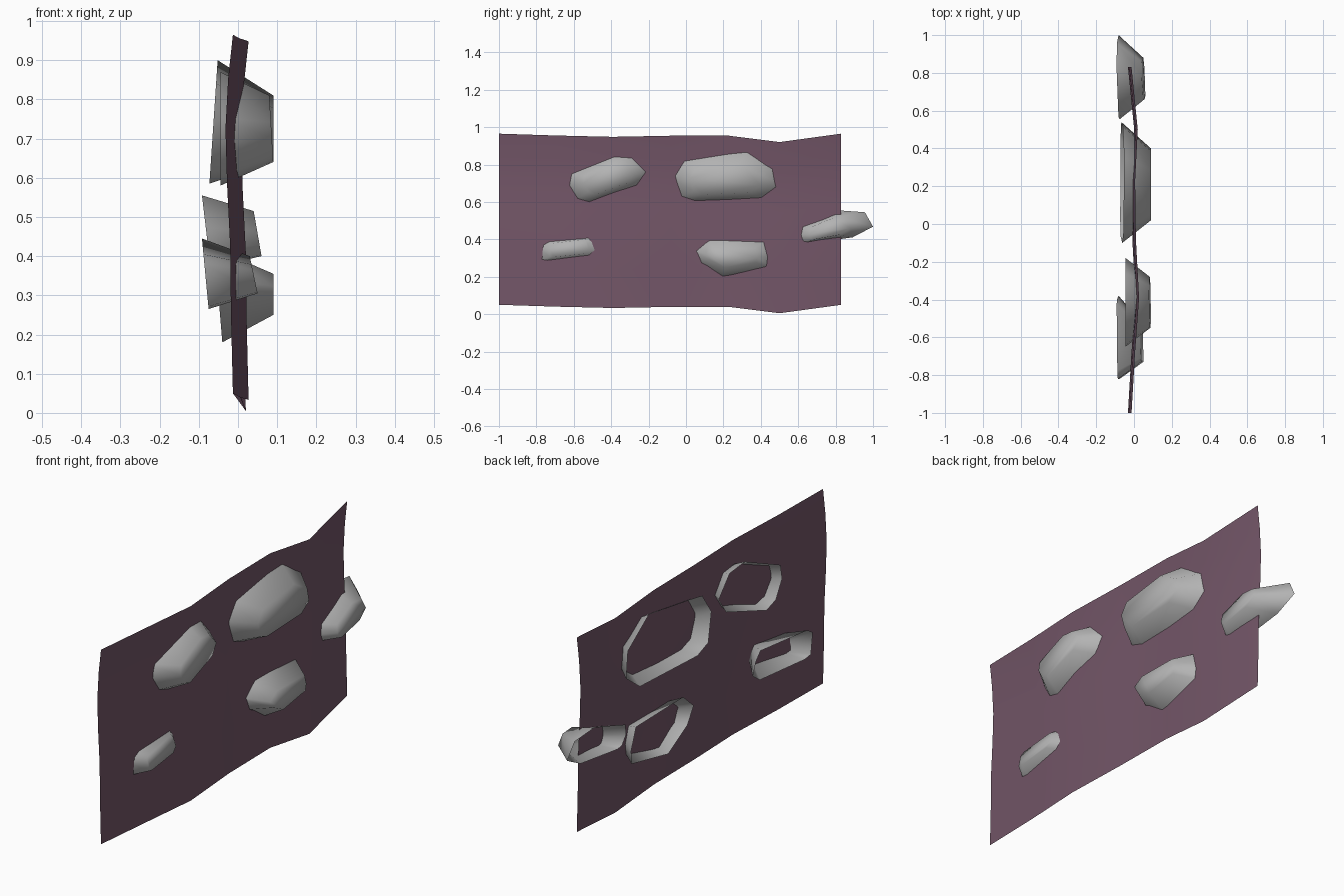
import bpy, bmesh

if "Cube" in bpy.data.objects:
    bpy.data.objects.remove(bpy.data.objects["Cube"])


def material(name, color):
    mat = bpy.data.materials.new(name)
    mat.diffuse_color = (*color, 1)
    mat.use_nodes = True
    mat.node_tree.nodes["Principled BSDF"].inputs["Base Color"].default_value = mat.diffuse_color
    return mat


purple = material("purple", (0.172, 0.093, 0.138))
stone = material("stone", (0.45, 0.45, 0.45))


def make_object(name, bm, mat):
    mesh = bpy.data.meshes.new(name)
    bm.to_mesh(mesh)
    bm.free()
    mesh.shade_smooth()
    mesh.materials.append(mat)
    ob = bpy.data.objects.new(name, mesh)
    bpy.context.collection.objects.link(ob)


# Wavy wall sheet: columns (y, x, z shift) swept through rows (z, x shift)
columns = [(-1, -.013, .005), (-.69, .005, -.005), (-.39, .027, -.012), (-.08, .010, -.006),
           (.23, .006, -.006), (.50, .020, -.040), (.83, -.013, .005)]
rows = [(.045, 0), (.25, -.005), (.42, -.007), (.58, -.015), (.72, -.019), (.85, -.012), (.96, 0)]
bm = bmesh.new()
grid = [[bm.verts.new((x + dx, y, z + dz)) for y, x, dz in columns] for z, dx in rows]
for low, high in zip(grid, grid[1:]):
    for i in range(len(columns) - 1):
        bm.faces.new((low[i], low[i + 1], high[i + 1], high[i]))
make_object("wall_sheet", bm, purple)


# Rocks: tapered shells, open at the back, flat cap on the +x side
def fit(outline, box):
    """Stretch a (y, z) outline into the box (y0, y1, z0, z1)."""
    ys, zs = zip(*outline)
    y0, y1, z0, z1 = box
    return [(y0 + (y - min(ys)) / (max(ys) - min(ys)) * (y1 - y0),
             z0 + (z - min(zs)) / (max(zs) - min(zs)) * (z1 - z0)) for y, z in outline]


def rock(name, outline, base_box, base_x, cap_box, cap_x):
    """Outlines run anticlockwise seen from +x; x runs from the low to the high edge."""
    bm = bmesh.new()
    rings = []
    for box, (x_low, x_high) in ((base_box, base_x), (cap_box, cap_x)):
        z0, z1 = box[2:]
        rings.append([bm.verts.new((x_low + (x_high - x_low) * (z - z0) / (z1 - z0), y, z))
                      for y, z in fit(outline, box)])
    base, cap = rings
    n = len(outline)
    for i in range(n):
        j = (i + 1) % n
        bm.faces.new((base[i], base[j], cap[j], cap[i]))
    bm.faces.new(cap)
    make_object(name, bm, stone)


rock("rock_upper_front",
     [(-.58, .62), (-.52, .60), (-.26, .69), (-.21, .76), (-.28, .84), (-.38, .85), (-.61, .75), (-.62, .69)],
     (-.65, -.18, .58, .87), (-.045, -.045), (-.55, -.28, .64, .81), (.09, .08))
rock("rock_upper_middle",
     [(-.04, .63), (.03, .605), (.39, .62), (.47, .68), (.45, .78), (.31, .87), (-.02, .82), (-.07, .74)],
     (-.10, .54, .585, .90), (-.073, -.052), (.02, .40, .64, .81), (.09, .09))
rock("rock_lower_front",
     [(-.78, .29), (-.75, .285), (-.51, .31), (-.47, .34), (-.48, .39), (-.50, .42), (-.75, .39), (-.78, .37)],
     (-.82, -.38, .265, .445), (-.075, -.092), (-.73, -.52, .305, .40), (.05, .03))
rock("rock_lower_middle",
     [(.09, .27), (.20, .205), (.43, .25), (.44, .30), (.42, .38), (.13, .385), (.06, .33)],
     (.02, .48, .18, .42), (-.04, -.06), (.11, .38, .25, .355), (.09, .09))
rock("rock_far_end",
     [(.61, .38), (.64, .375), (.90, .415), (1.0, .47), (.96, .545), (.83, .555), (.60, .475), (.59, .42)],
     (.555, 1.0, .37, .555), (-.07, -.092), (.66, .88, .40, .515), (.06, .04))
